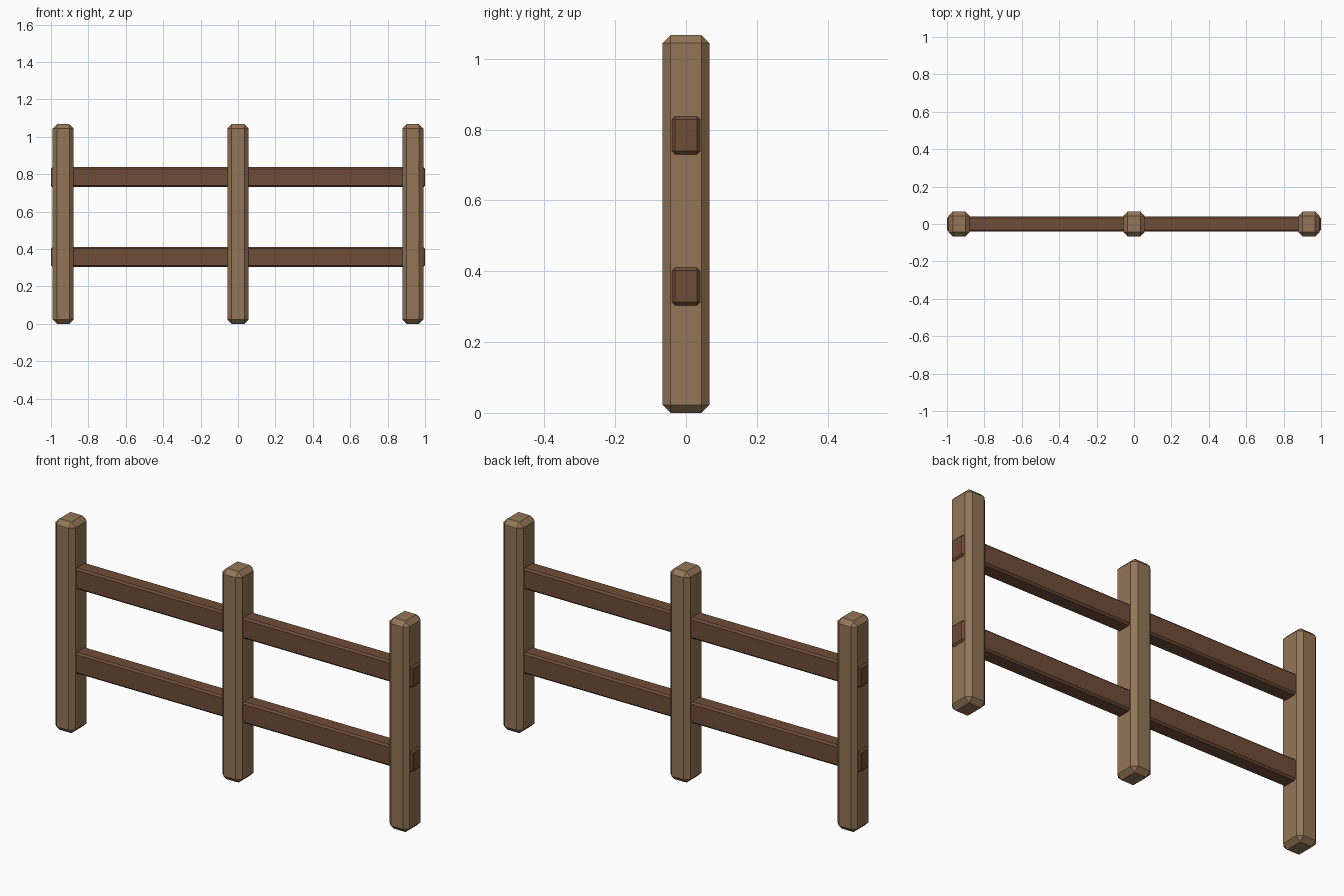
import bpy

if "Cube" in bpy.data.objects:
    bpy.data.objects.remove(bpy.data.objects["Cube"])


def material(name, color):
    m = bpy.data.materials.new(name)
    m.diffuse_color = color
    m.use_nodes = True
    m.node_tree.nodes["Principled BSDF"].inputs["Base Color"].default_value = m.diffuse_color
    return m


post_wood = material("post_wood", (0.29, 0.18, 0.095, 1))
rail_wood = material("rail_wood", (0.16, 0.075, 0.04, 1))


def beam(name, center, size, chamfer, mat):
    """Box with flat chamfered edges."""
    bpy.ops.mesh.primitive_cube_add(size=1, location=center)
    ob = bpy.context.object
    ob.name = name
    ob.scale = size
    bpy.ops.object.transform_apply(location=False, rotation=False, scale=True)
    bevel = ob.modifiers.new("chamfer", 'BEVEL')
    bevel.width = chamfer
    bevel.segments = 1
    bevel.limit_method = 'NONE'
    ob.data.materials.append(mat)
    return ob


# Three upright posts
HEIGHT = 1.067
for label, x in (("left", -0.935), ("middle", 0), ("right", 0.935)):
    beam(f"{label}_post", (x, 0, HEIGHT / 2), (0.112, 0.133, HEIGHT), 0.0225, post_wood)

# Two rails running through the posts, ends slightly proud
for label, z in (("lower", 0.357), ("upper", 0.784)):
    beam(f"{label}_rail", (0, 0, z), (2.0, 0.08, 0.107), 0.009, rail_wood)
